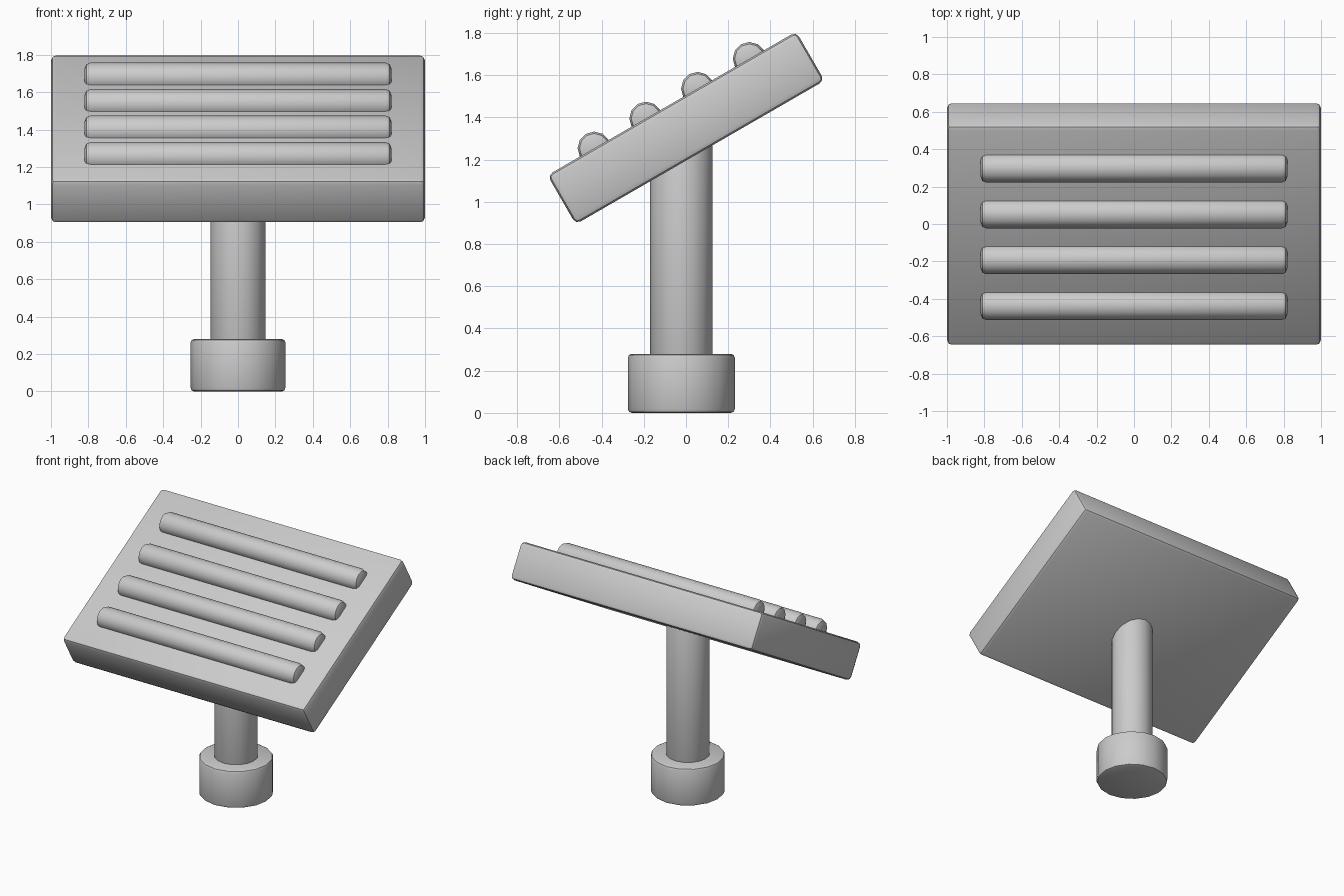
import bpy
from math import radians, pi
from mathutils import Matrix, Vector

cube = bpy.data.objects.get("Cube")
if cube:
    bpy.data.objects.remove(cube, do_unlink=True)

grey = bpy.data.materials.new("plain_grey")
grey.use_nodes = True
colour = (0.6, 0.6, 0.6, 1)
grey.diffuse_color = colour
grey.node_tree.nodes["Principled BSDF"].inputs["Base Color"].default_value = colour


def finish(name, bevel, segments=2):
    """Name the active part, soften its edges, shade and colour it."""
    ob = bpy.context.object
    ob.name = name
    bpy.ops.object.transform_apply(location=False, rotation=False, scale=True)
    mod = ob.modifiers.new("soft_edges", "BEVEL")
    mod.width = bevel
    mod.segments = segments
    mod.limit_method = "ANGLE"
    mod.angle_limit = radians(40)
    ob.data.materials.append(grey)
    bpy.ops.object.modifier_apply(modifier=mod.name)
    bpy.ops.object.shade_smooth_by_angle(angle=radians(40))
    return ob


def cylinder(name, radius, bottom, top, y, bevel):
    bpy.ops.mesh.primitive_cylinder_add(
        vertices=16, radius=radius, depth=top - bottom,
        location=(0, y, (bottom + top) / 2))
    return finish(name, bevel)


# Foot and stem
STEM_Y = -0.022
cylinder("foot", 0.253, 0, 0.28, STEM_Y, 0.018)
cylinder("stem", 0.148, 0.2, 1.33, STEM_Y, 0.01)

# Tilted panel
THICK = 0.268
tilt = Matrix.Translation((0, 0, 1.35)) @ Matrix.Rotation(radians(30), 4, "X")
bpy.ops.mesh.primitive_cube_add(size=1)
bpy.context.object.scale = (2, 1.361, THICK)
panel = finish("panel", 0.027)
panel.matrix_world = tilt

# Four round bars half sunk into the panel's upper face
for i in range(4):
    bpy.ops.mesh.primitive_cylinder_add(vertices=12, radius=0.079, depth=1.64)
    bar = finish(f"bar_{i + 1}", 0.03)
    place = Matrix.Translation(Vector((0, (i - 1.5) * 0.283, THICK / 2)))
    bar.matrix_world = tilt @ place @ Matrix.Rotation(pi / 2, 4, "Y")
